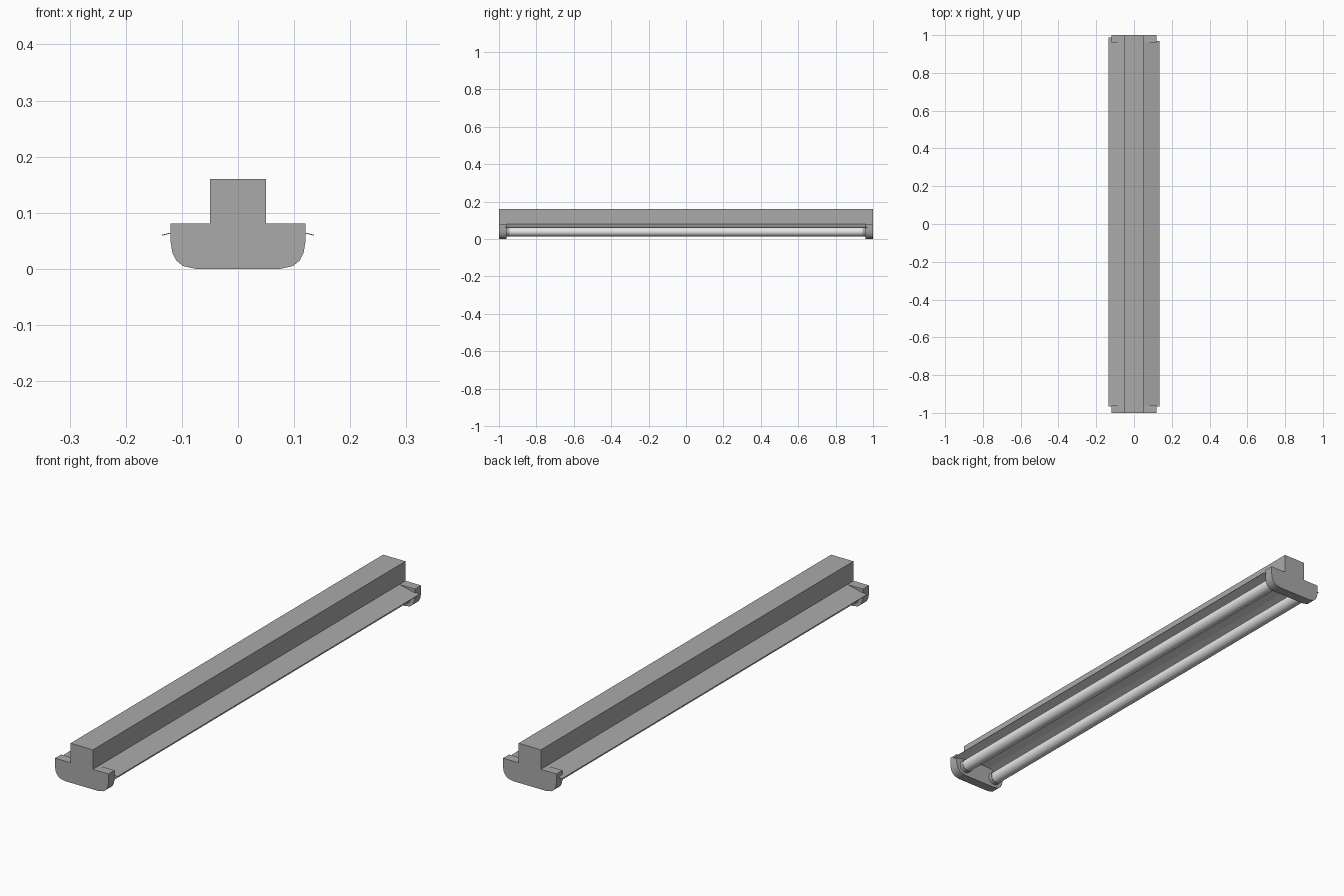
import bpy, bmesh, math

if "Cube" in bpy.data.objects:
    bpy.data.objects.remove(bpy.data.objects["Cube"])


def material(name, v):
    m = bpy.data.materials.new(name)
    m.diffuse_color = (v, v, v, 1)
    m.use_nodes = True
    m.node_tree.nodes["Principled BSDF"].inputs["Base Color"].default_value = m.diffuse_color
    return m


housing_grey = material("housing grey", 0.4)
tube_white = material("tube white", 0.8)


def extrude_y(name, profile, y0, y1, mat, smooth=False, under_mat=None):
    """Extrude a closed x-z outline from y0 to y1; under_mat colours down-facing faces."""
    bm = bmesh.new()
    face = bm.faces.new([bm.verts.new((x, y0, z)) for x, z in profile])
    ext = bmesh.ops.extrude_face_region(bm, geom=[face])
    verts = [g for g in ext["geom"] if isinstance(g, bmesh.types.BMVert)]
    bmesh.ops.translate(bm, verts=verts, vec=(0, y1 - y0, 0))
    bmesh.ops.recalc_face_normals(bm, faces=bm.faces)
    bm.normal_update()
    me = bpy.data.meshes.new(name)
    me.materials.append(mat)
    if under_mat:
        me.materials.append(under_mat)
        for f in bm.faces:
            f.material_index = 1 if f.normal.z < -0.5 else 0
    bm.to_mesh(me)
    bm.free()
    ob = bpy.data.objects.new(name, me)
    bpy.context.collection.objects.link(ob)
    if smooth:
        bpy.ops.object.select_all(action='DESELECT')
        ob.select_set(True)
        bpy.context.view_layer.objects.active = ob
        bpy.ops.object.shade_smooth_by_angle(angle=math.radians(35))
    return ob


def circle(cx, cz, r, n=32):
    return [(cx + r * math.cos(2 * math.pi * i / n),
             cz + r * math.sin(2 * math.pi * i / n)) for i in range(n)]


# Central ballast box running the full length
extrude_y("ballast_housing",
          [(-0.05, 0.081), (0.05, 0.081), (0.05, 0.16), (-0.05, 0.16)],
          -1, 1, housing_grey)

# Rounded end caps
half = [(0.075, 0.0), (0.098, 0.005), (0.11, 0.015),
        (0.117, 0.029), (0.12, 0.047), (0.12, 0.081)]
cap = half + [(-x, z) for x, z in reversed(half)]
for label, s in (("front", -1), ("back", 1)):
    extrude_y(label + "_end_cap", cap, s, s * 0.961, housing_grey, True)

# Thin bent reflector sheet, grey above and white below, one wing per side
t = 0.0015
for label, s, y1 in (("right", 1, 0.968), ("left", -1, 0.988)):
    extrude_y(label + "_reflector",
              [(0, 0.081), (s * 0.05, 0.081), (s * 0.135, 0.061),
               (s * 0.135, 0.061 - t), (s * 0.05, 0.081 - t), (0, 0.081 - t)],
              -0.965, y1, housing_grey, under_mat=tube_white)

# Two lamp tubes with a socket collar at each end
for label, x in (("right", 0.075), ("left", -0.075)):
    extrude_y(label + "_lamp_tube", circle(x, 0.039, 0.025),
              -0.95, 0.95, tube_white, True)
    for end, s in (("front", -1), ("back", 1)):
        extrude_y(label + "_" + end + "_socket", circle(x, 0.039, 0.0265),
                  s * 0.963, s * 0.945, housing_grey, True)
